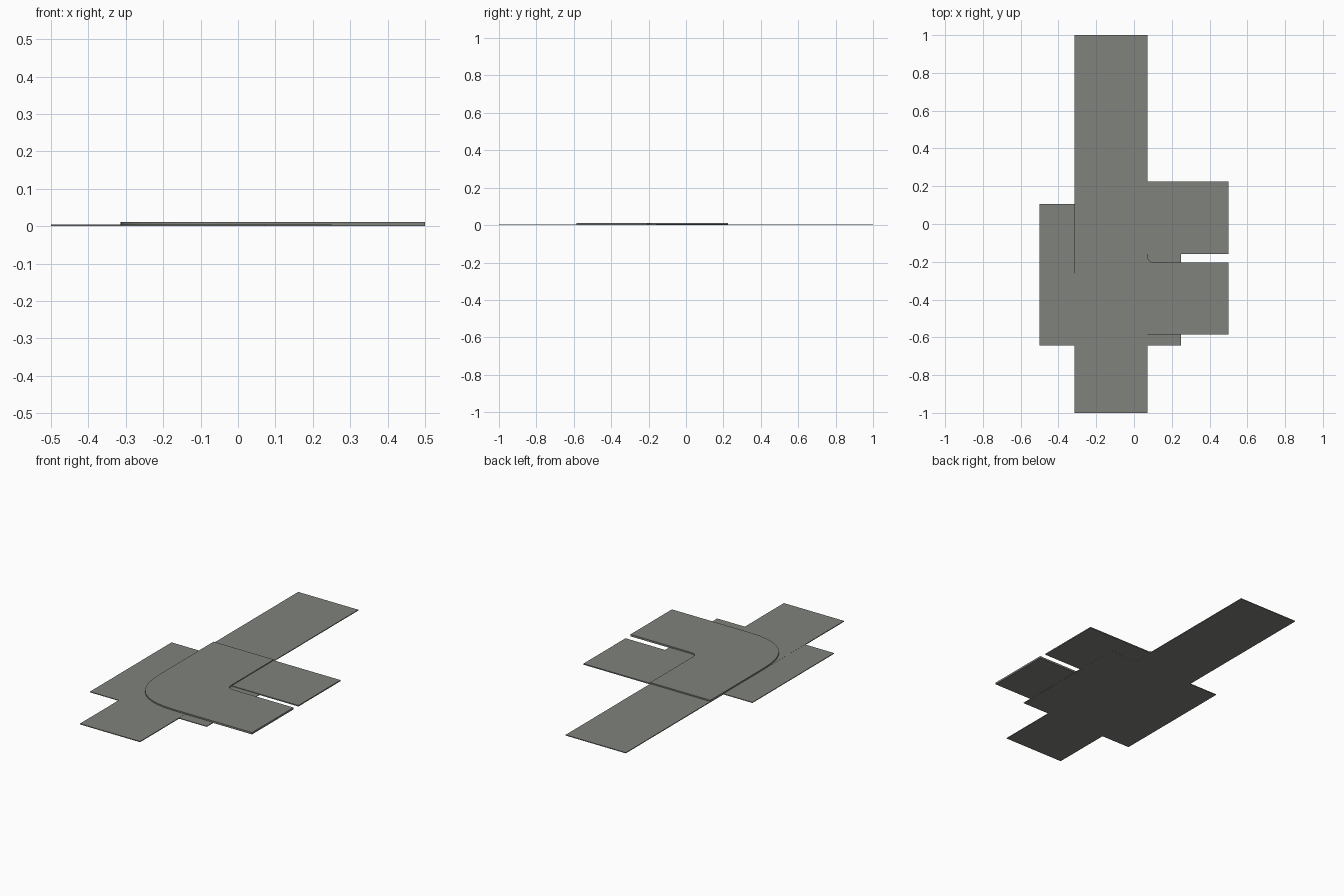
import bpy, bmesh, math

if "Cube" in bpy.data.objects:
    bpy.data.objects.remove(bpy.data.objects["Cube"])

mat = bpy.data.materials.new("road grey")
mat.diffuse_color = (0.215, 0.225, 0.205, 1)
mat.use_nodes = True
mat.node_tree.nodes["Principled BSDF"].inputs["Base Color"].default_value = mat.diffuse_color


def slab(name, outline, z0, z1):
    """Flat plate extruded from a counter-clockwise outline."""
    bm = bmesh.new()
    face = bm.faces.new([bm.verts.new((x, y, z0)) for x, y in outline])
    out = bmesh.ops.extrude_face_region(bm, geom=[face])
    for v in out["geom"]:
        if isinstance(v, bmesh.types.BMVert):
            v.co.z = z1
    bmesh.ops.recalc_face_normals(bm, faces=bm.faces)
    me = bpy.data.meshes.new(name)
    bm.to_mesh(me)
    bm.free()
    me.materials.append(mat)
    ob = bpy.data.objects.new(name, me)
    bpy.context.collection.objects.link(ob)
    return ob


def rect(x0, x1, y0, y1):
    return [(x0, y0), (x1, y0), (x1, y1), (x0, y1)]


def corner(cx, cy, r, n, power):
    """Rounded lower-left corner, running from its left side to its bottom."""
    pts = []
    for i in range(n + 1):
        a = math.pi / 2 * i / n
        c, s = max(math.cos(a), 0), max(math.sin(a), 0)
        pts.append((cx - r * c ** (2 / power), cy - r * s ** (2 / power)))
    return pts


L, R = -0.314, 0.072       # road edges
TOP, IN, OUT = 0.225, -0.205, -0.585

# square ground plate and long straight road, almost level with each other
slab("junction_plate", rect(-0.5, 0.25, -0.643, 0.105), 0, 0.004)
slab("straight_road", rect(L, R, -1, 1), 0, 0.0045)

# side road to the right
slab("side_road", rect(L, 0.5, -0.16, TOP), 0.0005, 0.007)

# turning road lying on top, with a wide outer bend and a tight inner one
bend = [(L, TOP)] + corner(L + 0.33, OUT + 0.33, 0.33, 10, 2.6)
bend += [(0.5, OUT), (0.5, IN)]
bend += corner(R + 0.035, IN + 0.035, 0.035, 4, 2)[::-1] + [(R, TOP)]
slab("turning_road", bend, 0.001, 0.012)
